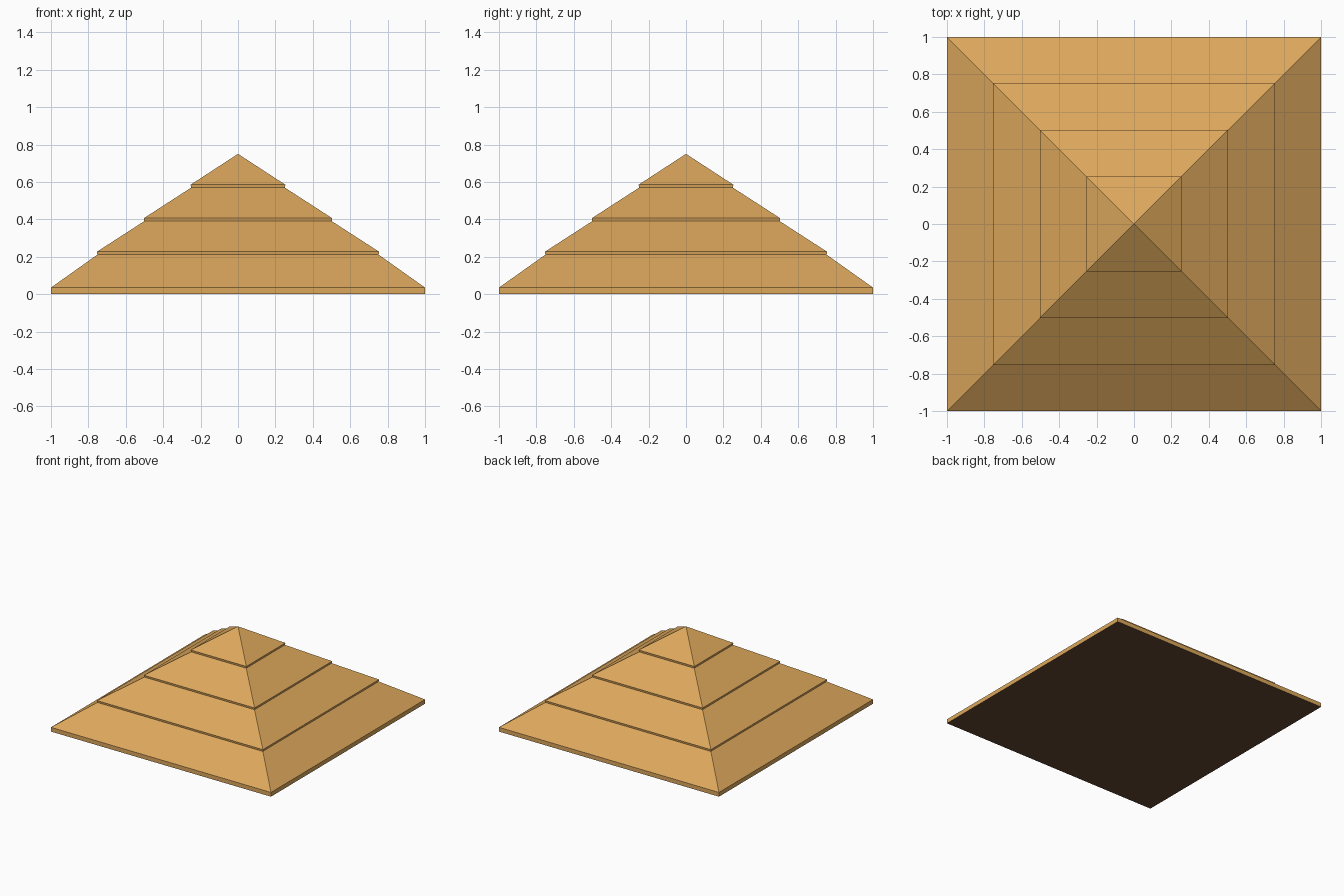
import bpy, bmesh

if "Cube" in bpy.data.objects:
    bpy.data.objects.remove(bpy.data.objects["Cube"])


def material(name, rgb):
    m = bpy.data.materials.new(name)
    m.diffuse_color = (*rgb, 1.0)
    m.use_nodes = True
    m.node_tree.nodes["Principled BSDF"].inputs["Base Color"].default_value = m.diffuse_color
    return m


tan = material("tan thatch", (0.72, 0.39, 0.107))
brown = material("dark brown underside", (0.13, 0.067, 0.034))


def square_loft(name, profile, apex=None):
    """Stack square rings (half width, z), close the bottom and the top."""
    bm = bmesh.new()
    corners = [(-1, -1), (1, -1), (1, 1), (-1, 1)]
    rings = [[bm.verts.new((x * r, y * r, z)) for x, y in corners]
             for r, z in profile]
    bm.faces.new(rings[0][::-1])
    for low, high in zip(rings, rings[1:]):
        for i in range(4):
            j = (i + 1) % 4
            bm.faces.new((low[i], low[j], high[j], high[i]))
    top = rings[-1]
    if apex is None:
        bm.faces.new(top)
    else:
        tip = bm.verts.new((0, 0, apex))
        for i in range(4):
            bm.faces.new((top[i], top[(i + 1) % 4], tip))
    bm.normal_update()
    me = bpy.data.meshes.new(name)
    me.materials.append(tan)
    me.materials.append(brown)
    bm.to_mesh(me)
    bm.free()
    # downward faces are the dark underside
    for p in me.polygons:
        p.material_index = 1 if p.normal.z < -0.5 else 0
    ob = bpy.data.objects.new(name, me)
    bpy.context.collection.objects.link(ob)
    return ob


# Hipped roof: thin eave, then four courses, each starting with a small lip
eave, peak, lip = 0.035, 0.75, 0.016
profile = [(1.0, 0.0), (1.0, eave)]
for r in (0.754, 0.503, 0.253):
    z = eave + (peak - eave) * (1 - r)
    profile += [(r - 0.002, z), (r, z + lip)]
square_loft("pyramid_roof", profile, peak)
